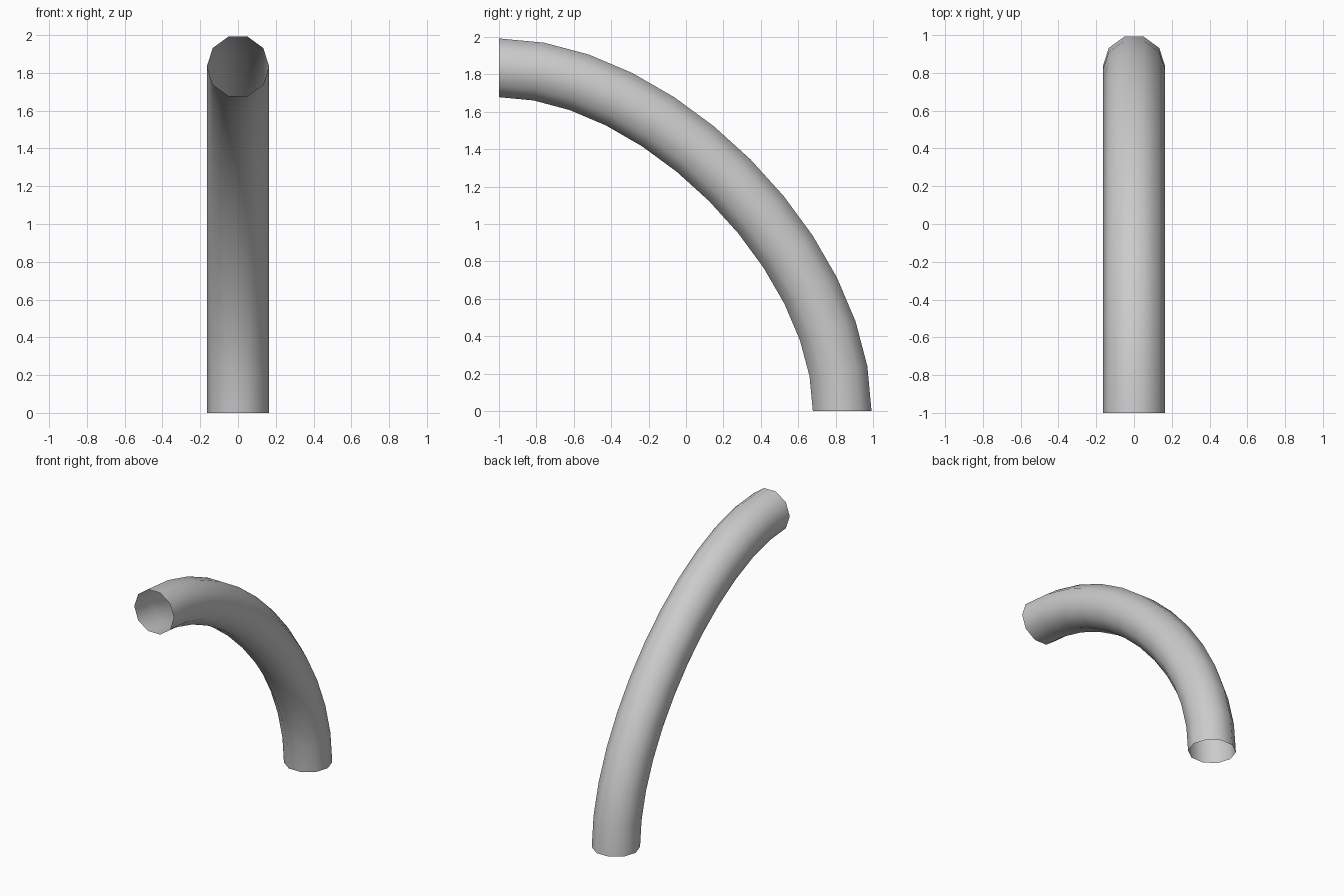
import bpy

if "Cube" in bpy.data.objects:
    bpy.data.objects.remove(bpy.data.objects["Cube"])

# Bent pipe: one quarter-turn bezier with a ten-sided, open-ended bevel
R = 0.165            # pipe radius
S = 2.0 - R          # reach of the centre line from its corner (y=-1, z=0)
H = 0.46 * S         # handle length

curve = bpy.data.curves.new("bent_pipe", "CURVE")
curve.dimensions = "3D"
curve.resolution_u = 12
curve.bevel_depth = R
curve.bevel_resolution = 3
curve.use_fill_caps = False

spline = curve.splines.new("BEZIER")
spline.bezier_points.add(1)
ends = [((0, -1 + S, 0), (0, 0, H)),      # foot, rising straight up
        ((0, -1, S), (0, -H, 0))]         # mouth, facing the front
for point, (co, d) in zip(spline.bezier_points, ends):
    point.handle_left_type = point.handle_right_type = "FREE"
    point.co = co
    point.handle_left = [c - k for c, k in zip(co, d)]
    point.handle_right = [c + k for c, k in zip(co, d)]
spline.use_smooth = True

pipe = bpy.data.objects.new("bent_pipe", curve)
bpy.context.collection.objects.link(pipe)

# Turn the curve into a smooth-shaded mesh
bpy.context.view_layer.objects.active = pipe
pipe.select_set(True)
bpy.ops.object.convert(target="MESH")
bpy.ops.object.shade_smooth()
